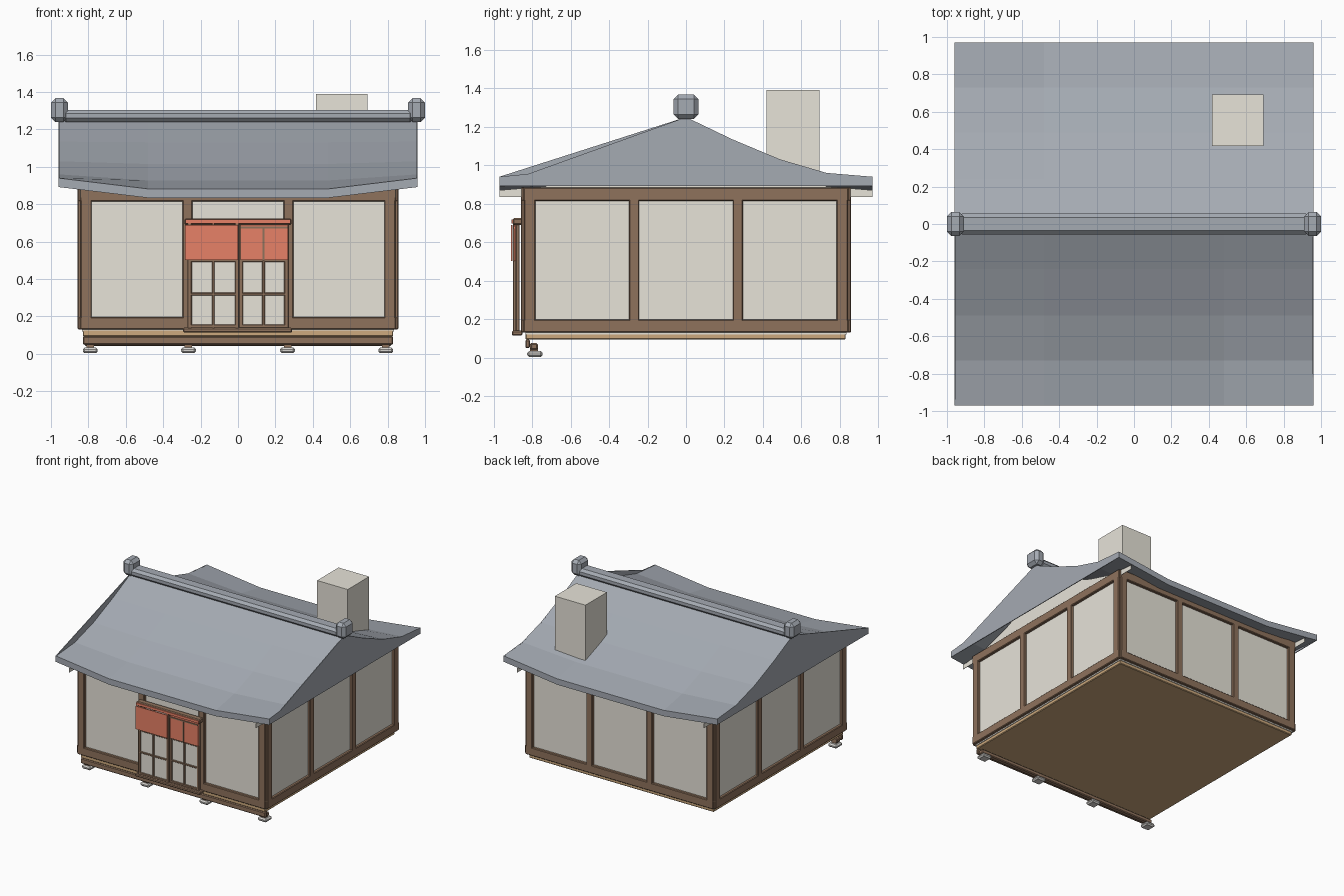
import bpy, bmesh
from math import pi
from mathutils import Matrix

cube = bpy.data.objects.get("Cube")
if cube:
    bpy.data.objects.remove(cube, do_unlink=True)


def material(name, r, g, b):
    m = bpy.data.materials.new(name)
    m.use_nodes = True
    m.diffuse_color = (r, g, b, 1)
    bsdf = next(n for n in m.node_tree.nodes if n.type == "BSDF_PRINCIPLED")
    bsdf.inputs["Base Color"].default_value = (r, g, b, 1)
    return m


PLASTER = material("plaster", .82, .79, .71)
WOOD = material("dark wood", .275, .17, .108)
PLANK = material("pale wood", .61, .4, .21)
TILE = material("roof slate", .375, .405, .45)
CLOTH = material("red cloth", .83, .23, .14)
STONE = material("stone", .7, .68, .65)


def finish(name, bm, mat, bevel=0):
    bmesh.ops.recalc_face_normals(bm, faces=bm.faces)
    mesh = bpy.data.meshes.new(name)
    bm.to_mesh(mesh)
    bm.free()
    mesh.materials.append(mat)
    ob = bpy.data.objects.new(name, mesh)
    bpy.context.scene.collection.objects.link(ob)
    if bevel:
        mod = ob.modifiers.new("bevel", "BEVEL")
        mod.width = bevel
        mod.segments = 1
    return ob


def box(name, xs, ys, zs, mat, bevel=0, turn=0):
    """Box from min/max pairs, turned about the z axis."""
    bm = bmesh.new()
    bmesh.ops.create_cube(bm, size=1)
    for v in bm.verts:
        for i, (lo, hi) in enumerate((xs, ys, zs)):
            v.co[i] = (lo + hi) / 2 + v.co[i] * (hi - lo)
    bm.transform(Matrix.Rotation(turn, 4, "Z"))
    return finish(name, bm, mat, bevel)


def slab(name, outline, x, thick, mat):
    """Upright plate: a y-z outline given depth along x."""
    bm = bmesh.new()
    face = bm.faces.new([bm.verts.new((x - thick / 2, y, z)) for y, z in outline])
    out = bmesh.ops.extrude_face_region(bm, geom=[face])["geom"]
    bmesh.ops.translate(bm, vec=(thick, 0, 0),
                        verts=[v for v in out if isinstance(v, bmesh.types.BMVert)])
    return finish(name, bm, mat)


# Floor and front footing
box("floor_slab", (-.83, .83), (-.835, .83), (.094, .13), PLANK, .005)
box("front_ground_beam", (-.83, .83), (-.835, -.81), (.05, .093), WOOD, .006)
box("inner_ground_beam", (-.82, .82), (-.81, -.77), (.042, .075), WOOD, .006)
for x in (-.79, -.265, .265, .79):
    box("footing_stone", (x - .04, x + .04), (-.825, -.745), (.004, .034), STONE, .01)
    box("footing_post", (x - .02, x + .02), (-.81, -.77), (.03, .06), WOOD)

# Walls: plaster core with a timber frame on each side
box("wall_core", (-.835, .835), (-.835, .835), (.12, .88), PLASTER)
for side, turn in (("front", 0), ("right", pi / 2), ("back", pi), ("left", -pi / 2)):
    depth = (-.857, -.82)
    box(side + "_sill", (-.845, .845), depth, (.13, .197), WOOD, .005, turn)
    box(side + "_top_beam", (-.845, .845), depth, (.815, .885), WOOD, .005, turn)
    for x, half in ((-.812, .03), (-.27, .027), (.27, .027), (.812, .03)):
        box(side + "_post", (x - half, x + half), depth, (.17, .84), WOOD, .005, turn)

# Sliding doors with lattice
box("door_lintel", (-.285, .285), (-.9, -.85), (.69, .725), WOOD, .006)
box("door_threshold", (-.295, .29), (-.905, -.85), (.115, .14), WOOD, .006)
for name, x0, x1, y in (("left_door", -.268, .005, -.9), ("right_door", .005, .268, -.885)):
    mid = (x0 + x1) / 2
    box(name + "_panel", (x0, x1), (y + .007, y + .015), (.14, .5), PLASTER)
    for x, half in ((x0 + .01, .011), (mid, .007), (x1 - .01, .011)):
        box(name + "_stile", (x - half, x + half), (y, y + .02), (.135, .7), WOOD, .003)
    for z, half in ((.148, .009), (.32, .007), (.497, .007)):
        box(name + "_rail", (x0, x1), (y, y + .02), (z - half, z + half), WOOD, .003)

# Door curtains with their slats and the cloth band over the lintel
box("left_curtain", (-.283, .0), (-.909, -.901), (.503, .69), CLOTH)
box("right_curtain", (.014, .268), (-.894, -.886), (.503, .69), CLOTH)
box("curtain_band", (-.28, .28), (-.908, -.9), (.698, .718), CLOTH)
box("curtain_upright", (.132, .142), (-.9, -.89), (.5, .68), WOOD)
box("curtain_rail", (.01, .268), (-.9, -.89), (.67, .68), WOOD)

# Roof: concave slopes whose eaves dip in the middle
PROFILE = [(0, 1.25), (.24, 1.135), (.49, 1.03), (.73, .96), (.97, .94)]
SLOPE = [(-y, z) for y, z in reversed(PROFILE[1:])] + PROFILE
EAVE = .97

bm = bmesh.new()
rows = []
for y, z in SLOPE:
    sag = .058 * (y / EAVE) ** 2
    rows.append([bm.verts.new((x, y, z - (sag if abs(x) < .5 else 0)))
                 for x in (-.96, -.48, .48, .96)])
for a, b in zip(rows, rows[1:]):
    for i in range(3):
        bm.faces.new((a[i], a[i + 1], b[i + 1], b[i]))
out = bmesh.ops.extrude_face_region(bm, geom=bm.faces[:])["geom"]
bmesh.ops.translate(bm, vec=(0, 0, -.048),
                    verts=[v for v in out if isinstance(v, bmesh.types.BMVert)])
finish("roof", bm, TILE)

# Gable ends: slate plates outside, plaster infill behind
for name, sx, front in (("left_gable", -1, [(-EAVE, .94)]),
                        ("right_gable", 1, [(-EAVE, .94), (-.82, .955)])):
    outline = [(-EAVE, .893)] + front + PROFILE + [(EAVE, .893)]
    slab(name, outline, sx * .957, .006, TILE)
    infill = [(-EAVE, .835)] + [(y, z - .07) for y, z in SLOPE] + [(EAVE, .835)]
    slab(name + "_infill", infill, sx * .84, .003, PLASTER)

# Ridge and finials
box("ridge_beam", (-.94, .94), (-.055, .055), (1.24, 1.305), TILE, .02)
for x in (-.955, .955):
    box("ridge_finial", (x - .045, x + .045), (-.065, .065), (1.24, 1.367), TILE, .024)

# Chimney
box("chimney", (.418, .693), (.418, .693), (.9, 1.39), PLASTER)
